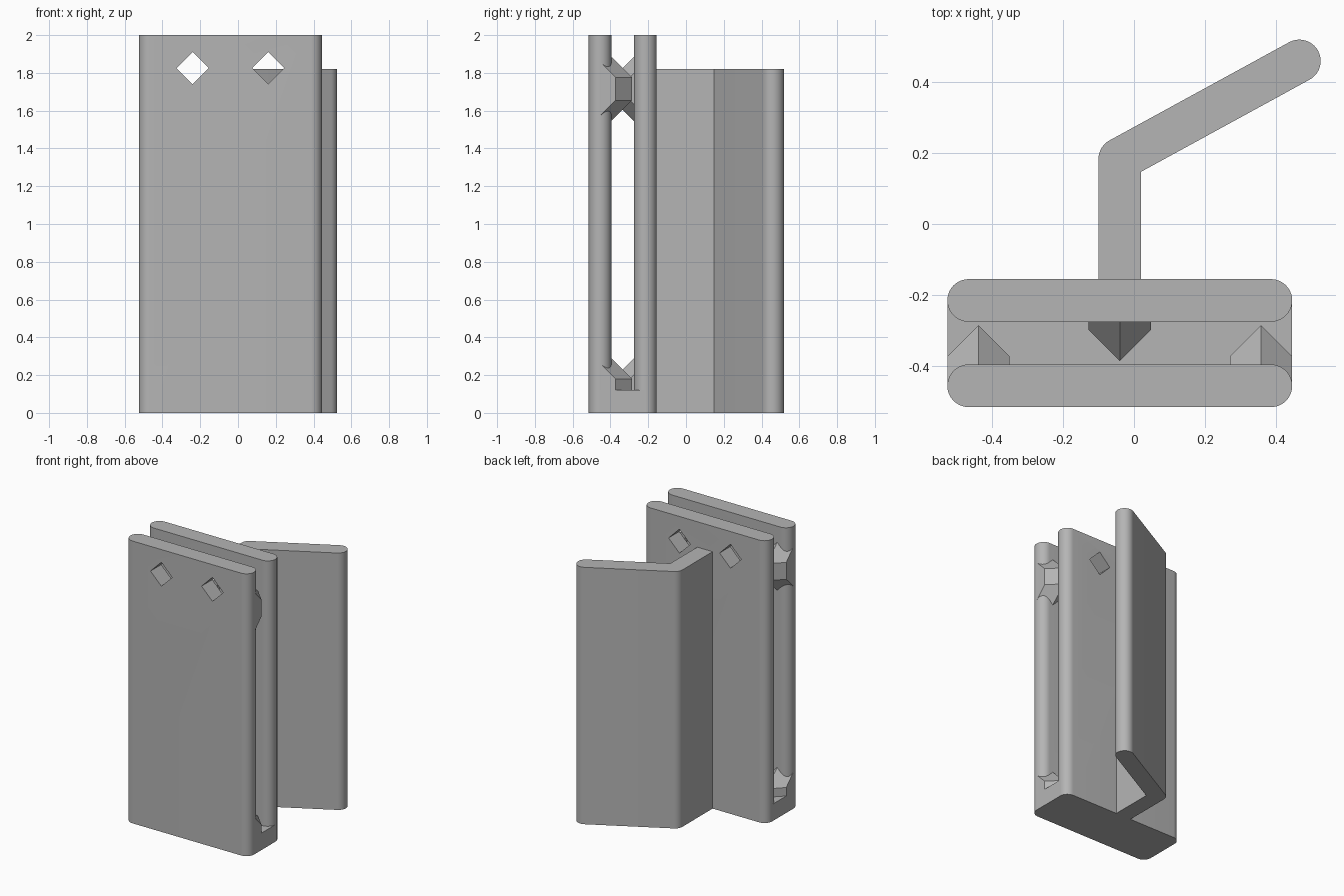
import bpy, bmesh
from math import pi, sin, cos, atan2
from mathutils import Vector

cube = bpy.data.objects.get("Cube")
if cube:
    bpy.data.objects.remove(cube, do_unlink=True)

grey = bpy.data.materials.new("plain grey")
grey.use_nodes = True
tone = (0.46, 0.46, 0.46, 1)
grey.diffuse_color = tone
grey.node_tree.nodes["Principled BSDF"].inputs["Base Color"].default_value = tone

R = 0.06               # half thickness of plates and arm
MID = -0.04            # x centre of the plates
FRONT, BACK = -0.455, -0.215   # plate centre lines in y
FLOOR, TOP = 0.12, 2.0


def finish(name, bm):
    bmesh.ops.recalc_face_normals(bm, faces=bm.faces)
    mesh = bpy.data.meshes.new(name)
    bm.to_mesh(mesh)
    bm.free()
    mesh.materials.append(grey)
    ob = bpy.data.objects.new(name, mesh)
    bpy.context.collection.objects.link(ob)
    return ob


def extrude(name, outline, direction):
    bm = bmesh.new()
    face = bm.faces.new([bm.verts.new(p) for p in outline])
    new = bmesh.ops.extrude_face_region(bm, geom=[face])["geom"]
    bmesh.ops.translate(bm, vec=direction,
                        verts=[v for v in new if isinstance(v, bmesh.types.BMVert)])
    return finish(name, bm)


def smooth(ob):
    bpy.ops.object.select_all(action='DESELECT')
    ob.select_set(True)
    bpy.context.view_layer.objects.active = ob
    bpy.ops.object.shade_smooth_by_angle(angle=pi / 6)


def arc(cx, cy, start, end, steps=20):
    angles = [start + (end - start) * i / steps for i in range(steps + 1)]
    return [(cx + R * cos(a), cy + R * sin(a), 0) for a in angles]


# Plates with round ends and two diamond holes each
def plate(name, y):
    half = 0.485 - R
    outline = arc(MID + half, y, -pi / 2, pi / 2) + arc(MID - half, y, pi / 2, 3 * pi / 2)
    ob = extrude(name, outline, (0, 0, TOP))
    for x in (MID - 0.2, MID + 0.2):
        s, z = 0.085, 1.825
        diamond = [(x - s, y - 0.1, z), (x, y - 0.1, z - s),
                   (x + s, y - 0.1, z), (x, y - 0.1, z + s)]
        cutter = extrude("hole_cutter", diamond, (0, 0.2, 0))
        cutter.hide_render = True
        cut = ob.modifiers.new("hole", 'BOOLEAN')
        cut.operation, cut.solver, cut.object = 'DIFFERENCE', 'EXACT', cutter
        bpy.context.view_layer.objects.active = ob
        bpy.ops.object.modifier_apply(modifier=cut.name)
        bpy.data.objects.remove(cutter, do_unlink=True)
    smooth(ob)


plate("front_plate", FRONT)
plate("back_plate", BACK)

# Floor block joining the plates
x0, x1 = MID - 0.485, MID + 0.485
extrude("floor_block", [(x0, FRONT, 0), (x1, FRONT, 0), (x1, BACK, 0), (x0, BACK, 0)],
        (0, 0, FLOOR))

# Bent arm behind the back plate
bend, tip = Vector((MID, 0.1825)), Vector((0.465, 0.4585))
a = atan2(tip.y - bend.y, tip.x - bend.x)
inner = (MID + R, bend.y - R * (1 - sin(a)) / cos(a), 0)
arm_outline = ([(MID - R, BACK + 0.03, 0), (MID + R, BACK + 0.03, 0), inner]
               + arc(tip.x, tip.y, a - pi / 2, a + pi / 2)
               + arc(bend.x, bend.y, a + pi / 2, pi))
smooth(extrude("bent_arm", arm_outline, (0, 0, 1.82)))


# Pointed gripping studs between the plates
def stud(name, x, apex, side, low, high, spike_below):
    w, depth = 0.0875, 0.165
    ends = [(high, 1)] + [(low, -1 if spike_below else 0)]
    bm = bmesh.new()
    for z, s in ends:
        for dx, d, dz in ((0, 0, 0), (-w, w, 0), (w, w, 0), (0, depth, depth),
                          (-w, depth, depth - w), (w, depth, depth - w)):
            bm.verts.new((x + dx, apex - side * d, z + s * dz))
    hull = bmesh.ops.convex_hull(bm, input=bm.verts)
    loose = set(hull["geom_interior"] + hull["geom_unused"])
    bmesh.ops.delete(bm, geom=[g for g in loose if isinstance(g, bmesh.types.BMVert)],
                     context='VERTS')
    bmesh.ops.dissolve_limit(bm, angle_limit=0.01, verts=bm.verts, edges=bm.edges)
    finish(name, bm)


places = (("right", MID - 0.3975, -0.285, 1),
          ("left", MID + 0.3975, -0.285, 1),
          ("middle", MID, -0.385, -1))
for label, x, apex, side in places:
    stud(label + "_upper_stud", x, apex, side, 1.655, 1.775, True)
    stud(label + "_lower_stud", x, apex, side, FLOOR, 0.18, False)
